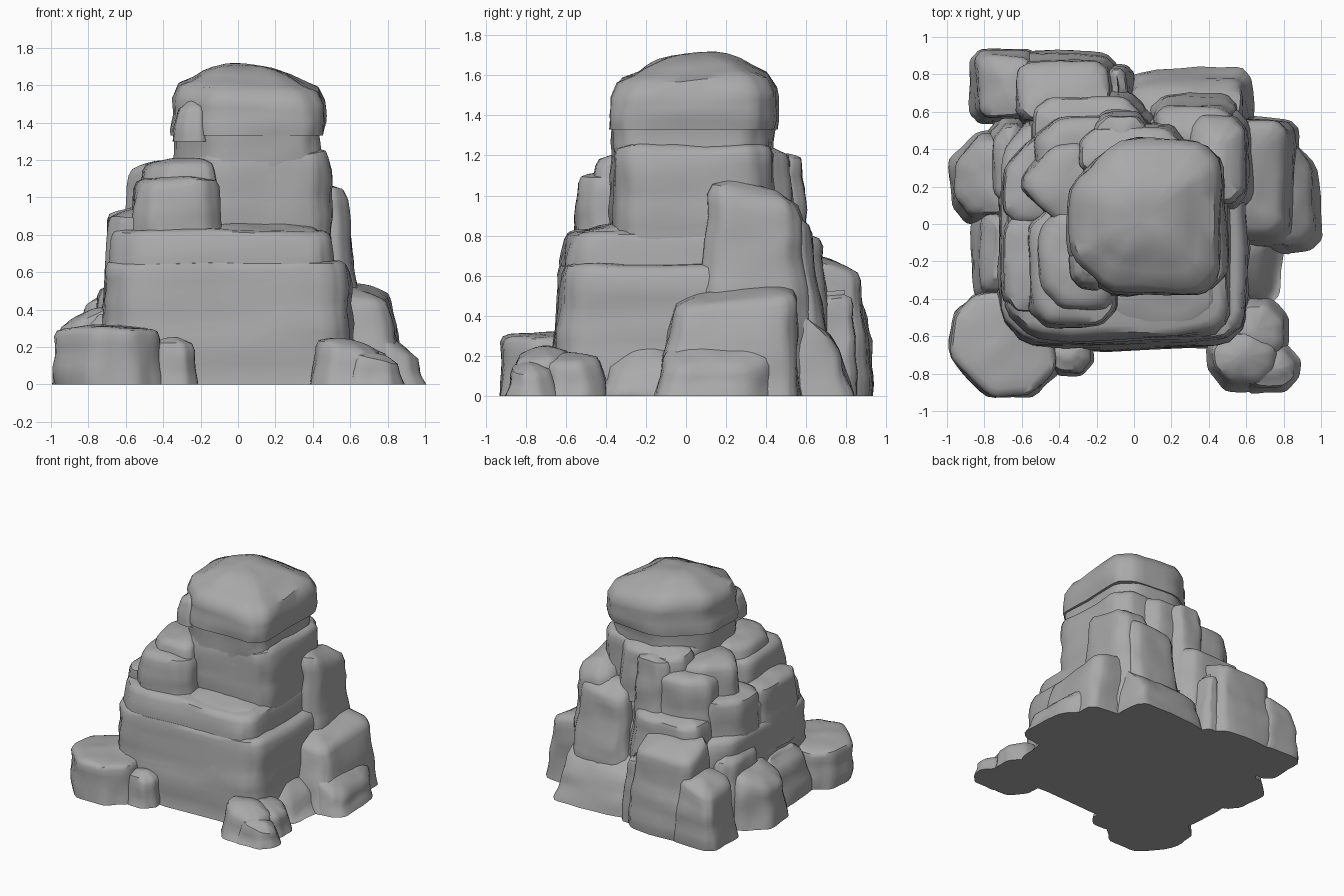
import bpy
import bmesh
from mathutils import Vector, noise

cube = bpy.data.objects.get("Cube")
if cube:
    bpy.data.objects.remove(cube, do_unlink=True)

stone = bpy.data.materials.new("grey_stone")
stone.use_nodes = True
GREY = (0.4, 0.4, 0.4, 1)
stone.diffuse_color = GREY
stone.node_tree.nodes["Principled BSDF"].inputs["Base Color"].default_value = GREY

SIDE_STEPS = 5
parts = []


def outline(x, y, cut):
    """Rectangle with softened chamfers, starting at the front left, split evenly."""
    (x0, x1), (y0, y1) = x, y
    fl, fr, br, bl = cut if isinstance(cut, tuple) else (cut,) * 4
    corners = [(x0 + fl, y0), (x1 - fr, y0), (x1, y0 + fr), (x1, y1 - br),
               (x1 - br, y1), (x0 + bl, y1), (x0, y1 - bl), (x0, y0 + fl)]
    points = []
    for i, corner in enumerate(corners):
        a, b = Vector(corner), Vector(corners[(i + 1) % len(corners)])
        points += [a.lerp(b, k / SIDE_STEPS) for k in range(SIDE_STEPS)]
    n = len(points)
    return [(points[i - 1] + points[i] * 2 + points[(i + 1) % n]) / 4 for i in range(n)]


def weather(p, rough):
    """Push a point by broad lumps, small chips and thin horizontal strata."""
    lump = noise.noise_vector(p * 3) * rough + noise.noise_vector(p * 8) * rough * 0.5
    strata = noise.noise(Vector((p.x * 0.8, p.y * 0.8, p.z * 9))) * rough * 0.7
    side = Vector((p.x, p.y, 0)).normalized() * strata
    q = p + lump + side
    q.z = p.z + lump.z * 0.8
    return q


def rock(name, x, y, z, cut=0.08, taper=0.05, lean=(0, 0), slope=(0, 0),
         edge=0.05, dome=0.02, rough=0.024):
    """Stone block: tapering walls, rounded rim, gently domed and tilted top."""
    base, top = z
    ring2d = outline(x, y, cut)
    centre = Vector(((x[0] + x[1]) / 2, (y[0] + y[1]) / 2))
    half = Vector(((x[1] - x[0]) / 2, (y[1] - y[0]) / 2))
    walls = max(4, round((top - base) / 0.06))
    # each level: height fraction of the wall, inset, extra height
    levels = [(k / walls, taper * k / walls, 0) for k in range(walls + 1)]
    levels += [(1, taper + edge * 0.3, edge * 0.7), (1, taper + edge, edge)]
    inner = min(half) - taper - edge
    levels += [(1, taper + edge + inner * f, edge + dome * f * (2 - f))
               for f in (0.2, 0.4, 0.6, 0.8, 0.92)]

    bm = bmesh.new()
    rings = []
    for frac, inset, lift in levels:
        ring = []
        for p in ring2d:
            d = p - centre
            d = Vector((d.x * (1 - inset / half.x), d.y * (1 - inset / half.y)))
            height = base + (top - edge - base) * frac + lift
            height += (slope[0] * d.x + slope[1] * d.y) * frac
            q = Vector((centre.x + d.x + lean[0] * frac,
                        centre.y + d.y + lean[1] * frac, height))
            q = weather(q, rough)
            if frac == 0:
                q.z = base
            ring.append(bm.verts.new((q.x, q.y, max(q.z, 0))))
        rings.append(ring)
    n = len(ring2d)
    for low, high in zip(rings, rings[1:]):
        for i in range(n):
            j = (i + 1) % n
            bm.faces.new((low[i], low[j], high[j], high[i]))
    bm.faces.new(rings[-1])
    bm.faces.new(rings[0][::-1])
    bmesh.ops.recalc_face_normals(bm, faces=bm.faces)
    mesh = bpy.data.meshes.new(name)
    bm.to_mesh(mesh)
    bm.free()
    mesh.materials.append(stone)
    obj = bpy.data.objects.new(name, mesh)
    bpy.context.collection.objects.link(obj)
    parts.append(obj)


# Main body, in stacked tiers
rock("lower_tier", (-.75, .63), (-.67, .6), (0, .66), (.15, .12, .1, .2), .04)
rock("middle_tier", (-.72, .55), (-.65, .58), (.3, .83), (.15, .1, .1, .25), .05)
rock("middle_ledge", (-.2, .47), (-.6, .3), (.6, .87), .1, .03, slope=(0, .1))
rock("left_upper_tier", (-.57, -.07), (-.56, .1), (.7, 1.1), .1, .03)
rock("left_top_step", (-.52, -.09), (-.47, .1), (.9, 1.19), (.12, .05, .1, .1), .03)

# Tall column and its domed cap
rock("column", (-.3, .5), (-.38, .46), (.5, 1.25), (.16, .1, .12, .2), .01)
rock("column_neck", (-.33, .45), (-.37, .44), (1.1, 1.45), (.2, .1, .14, .25), 0, edge=.02)
rock("cap", (-.35, .47), (-.38, .45), (1.33, 1.62), (.22, .11, .12, .26), .01,
     edge=.1, dome=.1, slope=(-.05, .04))
rock("cap_front_chip", (-.34, -.13), (-.35, -.1), (1.3, 1.5), .06, .02, edge=.04)

# Left shoulder columns
rock("left_shoulder", (-.73, -.3), (-.5, .1), (.4, .91), .1, .04)
rock("left_back_column", (-.73, -.25), (-.05, .5), (0, .93), (.1, .05, .1, .2), .04)
rock("left_back_upper", (-.62, -.15), (-.02, .46), (.6, 1.17), (.2, .05, .1, .2), .03)
rock("left_foot", (-1.0, -.6), (0, .5), (0, .38), (.1, .05, .1, .16), .05, slope=(.35, 0))
rock("left_foot_inner", (-.8, -.5), (.05, .58), (0, .52), .1, .05)
rock("left_skirt", (-.87, -.6), (-.42, .1), (0, .36), .05, .06, slope=(.5, 0))

# Back columns
rock("back_upper", (-.55, -.05), (.15, .6), (.5, 1.1), (.1, .05, .05, .14), .03)
rock("back_centre_column", (-.25, .12), (.2, .64), (.4, 1.2), .08, .05)
rock("back_high_step", (-.3, .3), (.2, .55), (.8, 1.24), .1, .03, slope=(0, -.15))
rock("back_middle", (-.58, .1), (.3, .73), (0, .8), .1, .05)
rock("back_left_block", (-.66, -.08), (.5, .93), (0, .67), .07, .05, slope=(0, -.35))
rock("back_corner_block", (-.88, -.5), (.53, .94), (0, .47), .06, .04, slope=(.3, -.1))
rock("back_chip", (-.16, .0), (.6, .87), (0, .5), .04, .03)
rock("back_right_slab", (-.05, .63), (.35, .83), (0, .4), .06, .04, slope=(0, -.9))
rock("back_right_column", (.05, .6), (.3, .72), (0, .9), .08, .08, slope=(.1, -.3))

# Right slab and steps
rock("right_tall_slab", (.25, .67), (.03, .63), (0, 1.03), (.1, .1, .1, .08), .06,
     lean=(-.01, .02), slope=(0, -.25), edge=.08)
rock("right_step", (.4, .89), (-.15, .57), (0, .51), .07, .06, lean=(-.02, .03),
     slope=(-.2, .1))
rock("right_foot", (.65, 1.0), (-.14, .46), (0, .22), (.12, .07, .16, .06), .03,
     slope=(-.5, 0))
rock("right_skirt", (.4, .78), (-.45, 0), (0, .22), .07, .05, slope=(-.8, .2))

# Loose boulders at the front
rock("front_left_boulder", (-.98, -.4), (-.93, -.34), (0, .3), (.2, .15, .1, .14), .02,
     edge=.04)
rock("front_left_small_boulder", (-.5, -.21), (-.81, -.55), (0, .24), .08, .02)
rock("front_right_boulder", (.39, .78), (-.89, -.55), (0, .22), .1, .03, slope=(-.15, .1))
rock("front_right_low_boulder", (.55, .89), (-.9, -.64), (0, .16), .08, .02, slope=(-.2, 0))
rock("front_right_back_boulder", (.5, .83), (-.75, -.4), (0, .2), .1, .03, slope=(-.1, .1))

# Smooth faces, keep the sharp breaks
bpy.ops.object.select_all(action="DESELECT")
for obj in parts:
    obj.select_set(True)
bpy.context.view_layer.objects.active = parts[0]
bpy.ops.object.shade_smooth_by_angle(angle=0.8)
